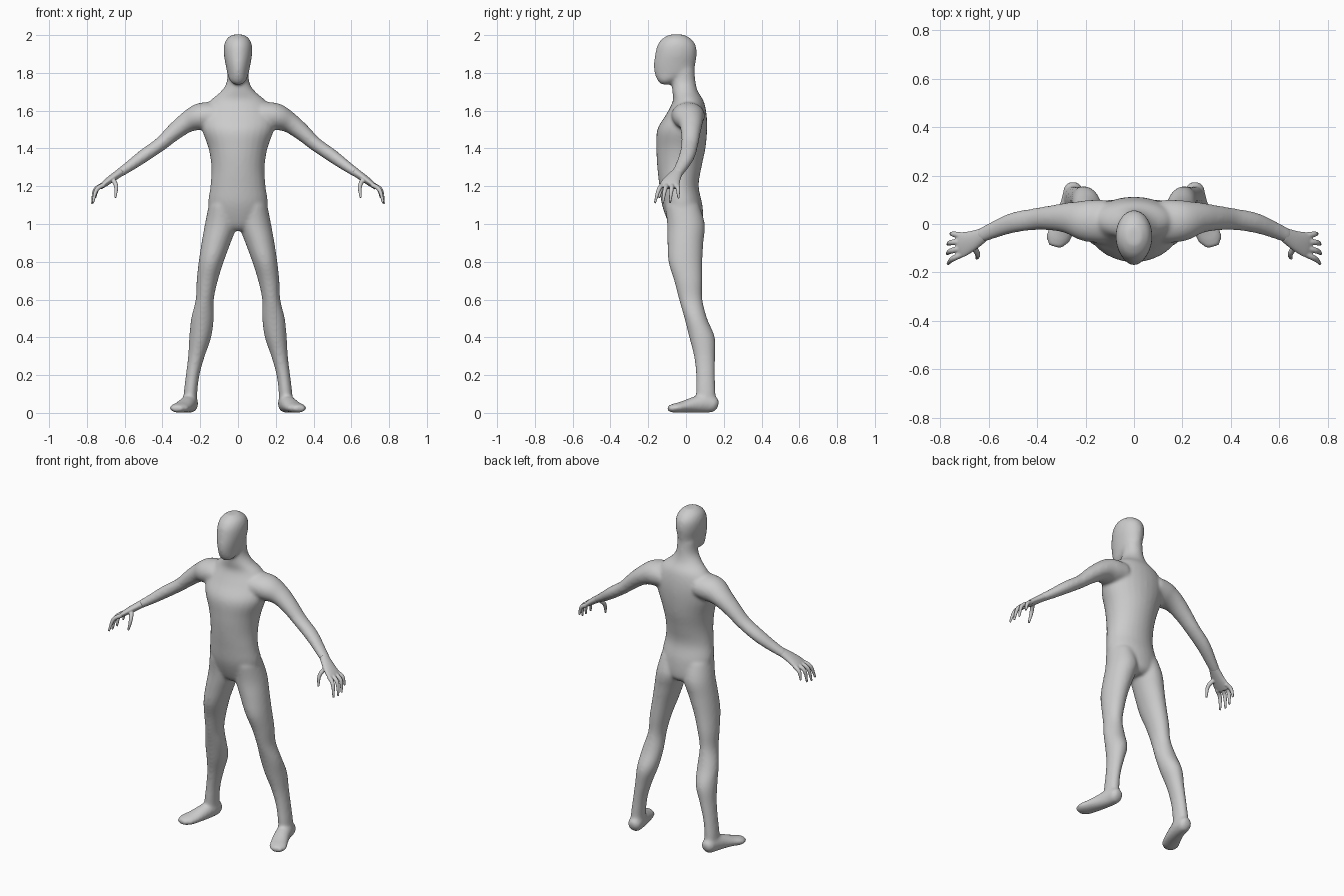
import bpy, bmesh, math
from mathutils import Vector

Y, X = Vector((0, 1, 0)), Vector((1, 0, 0))


def spline(rows, n=4):
    """Catmull-Rom through rows of (x, y, z, half size along ref, half size across)."""
    out = []
    for i in range(len(rows) - 1):
        p = [rows[max(0, min(len(rows) - 1, i + k))] for k in (-1, 0, 1, 2)]
        for s in range(n):
            t = s / n
            out.append([0.5 * (2 * b + (c - a) * t + (2 * a - 5 * b + 4 * c - d) * t * t
                               + (3 * b - a - 3 * c + d) * t ** 3) for a, b, c, d in zip(*p)])
    return out + [list(rows[-1])]


def loft(bm, rows, ref=Y, side=1, level=False, seg=28):
    """Closed tube of elliptical sections; level keeps the sections horizontal."""
    rows = spline([(r[0] * side,) + tuple(r[1:]) for r in rows])
    rings = []
    for i, r in enumerate(rows):
        t = Vector(rows[min(i + 1, len(rows) - 1)][:3]) - Vector(rows[max(i - 1, 0)][:3])
        t = Vector((0, 0, 1)) if level else t.normalized()
        a = (ref - t * t.dot(ref)).normalized()
        b = t.cross(a)
        ring = []
        for k in range(seg):
            w = 2 * math.pi * k / seg
            ring.append(bm.verts.new(Vector(r[:3]) + a * r[3] * math.cos(w) + b * r[4] * math.sin(w)))
        rings.append(ring)
    faces = [bm.faces.new(rings[0]), bm.faces.new(rings[-1])]
    for p, q in zip(rings, rings[1:]):
        for k in range(seg):
            j = (k + 1) % seg
            faces.append(bm.faces.new((p[k], p[j], q[j], q[k])))
    bmesh.ops.recalc_face_normals(bm, faces=faces)


def finish(bm, name, voxel, smooth):
    """Fuse the overlapping tubes into one smooth skin."""
    me = bpy.data.meshes.new(name)
    bm.to_mesh(me)
    bm.free()
    ob = bpy.data.objects.new(name, me)
    bpy.context.collection.objects.link(ob)
    m = ob.modifiers.new("fuse", 'REMESH')
    m.mode, m.voxel_size, m.use_smooth_shade = 'VOXEL', voxel, True
    s = ob.modifiers.new("soften", 'SMOOTH')
    s.factor, s.iterations = 0.5, smooth


def level_rows(rows):
    """(x, y, z, half width, half depth) to loft rows."""
    return [(x, y, z, d, w) for x, y, z, w, d in rows]


# Torso and neck
torso = [(0, 0, .965, .04, .06), (0, 0, 1.0, .13, .09), (0, -.02, 1.1, .158, .107),
         (0, -.037, 1.2, .146, .104), (0, -.035, 1.3, .141, .117), (0, -.027, 1.4, .156, .13),
         (0, -.02, 1.5, .19, .132), (0, .002, 1.58, .19, .107), (0, .012, 1.65, .15, .082),
         (0, -.004, 1.7, .092, .068), (0, -.012, 1.75, .06, .063), (0, -.015, 1.82, .056, .06)]
# Head
head = [(0, -.105, 1.738, .02, .025), (0, -.098, 1.76, .044, .053), (0, -.066, 1.8, .057, .101),
        (0, -.06, 1.85, .067, .11), (0, -.053, 1.9, .075, .11), (0, -.05, 1.945, .074, .102),
        (0, -.05, 1.98, .06, .077), (0, -.05, 2.003, .03, .038)]
# Leg
leg = [(.085, -.02, 1.1, .07, .09), (.09, 0, 1.0, .085, .1), (.116, -.003, .9, .077, .095),
       (.142, -.003, .8, .066, .09), (.163, .012, .7, .056, .075), (.176, .025, .6, .048, .062),
       (.188, .052, .5, .06, .06), (.2, .085, .4, .058, .068), (.22, .098, .3, .044, .056),
       (.24, .103, .2, .036, .05), (.252, .105, .1, .036, .052), (.25, .11, .04, .037, .05)]
# Foot: half width, half height
foot = [(.248, .17, .04, .02, .02), (.25, .15, .045, .038, .042), (.256, .1, .05, .043, .05),
        (.272, .04, .042, .046, .042), (.295, -.02, .031, .05, .03), (.315, -.06, .025, .05, .025),
        (.325, -.095, .023, .028, .016)]
# Arm: half depth, half thickness
arm = [(.12, .01, 1.575, .09, .07), (.2, .014, 1.568, .085, .072), (.27, .025, 1.538, .065, .055),
       (.34, .025, 1.485, .052, .045), (.41, .02, 1.423, .045, .037), (.5, .005, 1.36, .042, .035),
       (.58, -.025, 1.302, .035, .028), (.64, -.052, 1.262, .03, .022)]
# Palm
palm = [(.62, -.044, 1.275, .029, .022), (.67, -.07, 1.24, .042, .02),
        (.71, -.085, 1.21, .052, .016), (.73, -.09, 1.192, .048, .011)]
# Fingers and thumb: base, joint, tip
fingers = [((.71, -.125, 1.207), (.75, -.145, 1.18), (.768, -.165, 1.11)),
           ((.715, -.1, 1.207), (.757, -.112, 1.18), (.772, -.124, 1.105)),
           ((.715, -.073, 1.207), (.757, -.077, 1.18), (.768, -.085, 1.11)),
           ((.71, -.047, 1.207), (.745, -.042, 1.185), (.757, -.04, 1.135)),
           ((.665, -.09, 1.238), (.645, -.125, 1.2), (.65, -.143, 1.138))]

body = bmesh.new()
loft(body, level_rows(torso), level=True)
loft(body, level_rows(head), level=True)
for side in (1, -1):
    loft(body, level_rows(leg), side=side, level=True)
    loft(body, foot, ref=X, side=side)
    loft(body, arm, side=side)
finish(body, "body", .008, 14)

for side, name in ((1, "left_hand"), (-1, "right_hand")):
    hand = bmesh.new()
    loft(hand, palm, side=side)
    for f in fingers:
        loft(hand, [p + (r, r) for p, r in zip(f, (.013, .0115, .006))], side=side, seg=12)
    finish(hand, name, .0035, 6)
